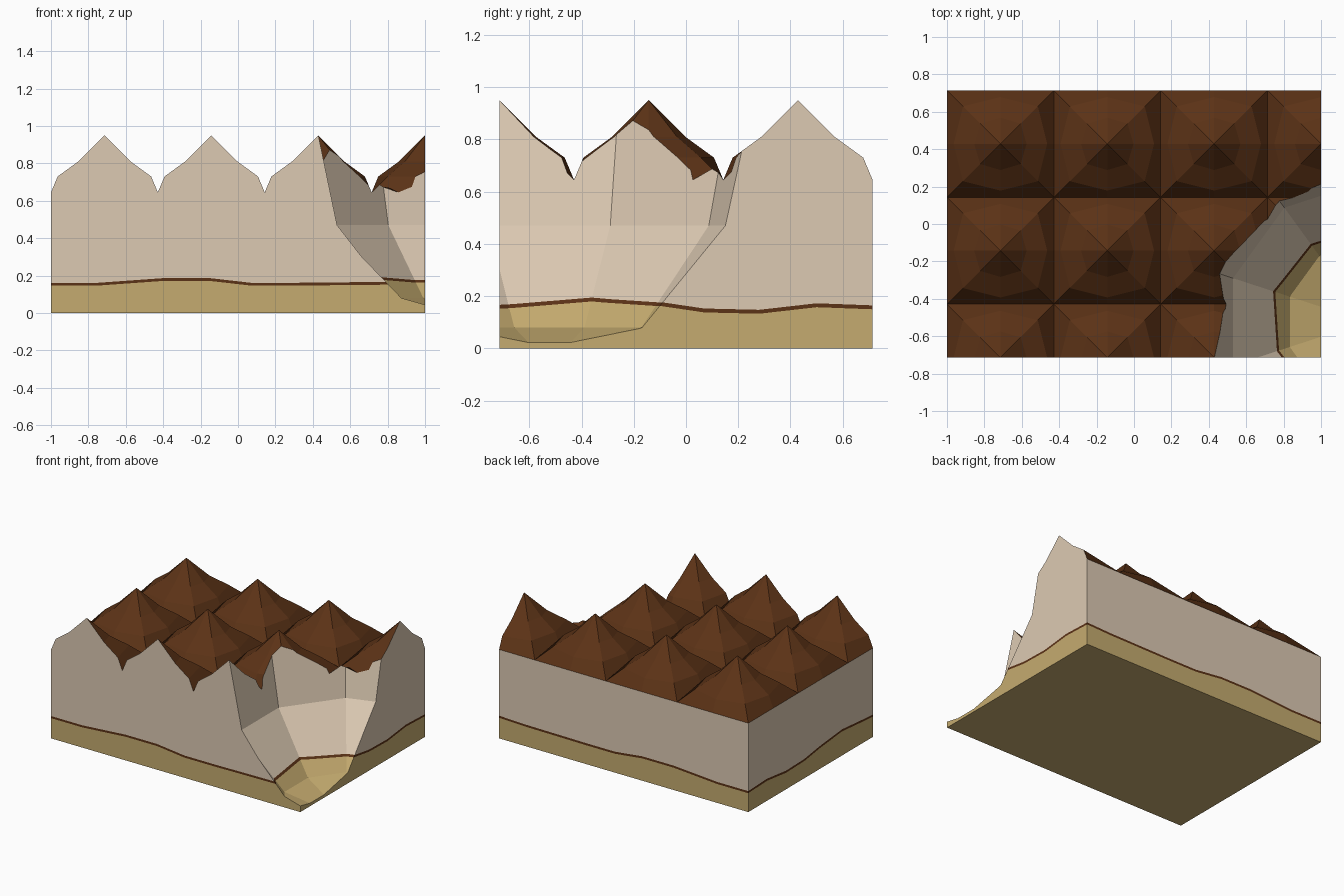
import bpy, bmesh
from math import sin, cos, pi, radians

if "Cube" in bpy.data.objects:
    bpy.data.objects.remove(bpy.data.objects["Cube"])

HX, HY, CELL = 1.0, 0.7143, 2 / 3.5


def material(name, rgb):
    m = bpy.data.materials.new(name)
    m.diffuse_color = (*rgb, 1)
    m.use_nodes = True
    m.node_tree.nodes["Principled BSDF"].inputs["Base Color"].default_value = m.diffuse_color
    return m


cream = material("cream", (0.72, 0.59, 0.45))
sponge = material("sponge", (0.56, 0.41, 0.16))
cocoa = material("cocoa", (0.105, 0.032, 0.008))
SLOTS = [cream, cocoa, cocoa]      # 0 = cut sides, 1 = dusted top, 2 = hidden interface


def make_object(name, bm):
    bmesh.ops.recalc_face_normals(bm, faces=bm.faces[:])
    me = bpy.data.meshes.new(name)
    bm.to_mesh(me)
    bm.free()
    for m in SLOTS:
        me.materials.append(m)
    ob = bpy.data.objects.new(name, me)
    bpy.context.collection.objects.link(ob)
    return ob


# one piped peak: apex, two octagonal rings and a square border
def add_peak(bm, cx, cy):
    h = CELL / 2
    rings = [(0.14, 0.108, 0.81), (0.25, 0.20, 0.73), (h, h, 0.645)]
    prev = None
    apex = bm.verts.new((cx, cy, 0.95))
    for straight, diag, z in rings:
        ring = []
        for i in range(8):
            sx, sy = round(cos(i * pi / 4)), round(sin(i * pi / 4))
            r = diag if sx and sy else straight
            ring.append(bm.verts.new((cx + sx * r, cy + sy * r, z)))
        for i in range(8):
            j = (i + 1) % 8
            if prev:
                bm.faces.new((prev[i], ring[i], ring[j], prev[j]))
            else:
                bm.faces.new((apex, ring[i], ring[j]))
        prev = ring


# whole slice: field of peaks trimmed to the block, walls dropped to the ground
def slice_solid(name):
    bm = bmesh.new()
    for i in range(4):
        for j in range(3):
            add_peak(bm, -HX + CELL * (i + 0.5), HY - CELL * (j + 0.5))
    bmesh.ops.remove_doubles(bm, verts=bm.verts[:], dist=1e-3)
    for co, no in (((HX, 0, 0), (1, 0, 0)), ((0, -HY, 0), (0, -1, 0))):
        bmesh.ops.bisect_plane(bm, geom=bm.verts[:] + bm.edges[:] + bm.faces[:], dist=1e-3,
                               plane_co=co, plane_no=no, clear_outer=True)
    for f in bm.faces:
        f.material_index = 1
    rim = [e for e in bm.edges if e.is_boundary]
    ext = bmesh.ops.extrude_edge_only(bm, edges=rim)["geom"]
    for g in ext:
        if isinstance(g, bmesh.types.BMVert):
            g.co.z = 0
        elif isinstance(g, bmesh.types.BMFace):
            g.material_index = 0
    bottom = [e for e in bm.edges if e.is_boundary]
    for f in bmesh.ops.edgeloop_fill(bm, edges=bottom)["faces"]:
        f.material_index = 0
    return make_object(name, bm)


# scooped corner: low-poly ellipsoid
def scoop():
    bm = bmesh.new()
    for k in range(7):
        t = pi * k / 6
        for i in range(1 if k in (0, 6) else 10):
            a = radians(18 + 36 * i)
            bm.verts.new((1.247 + 0.871 * sin(t) * cos(a),
                          -0.523 + 0.871 * sin(t) * sin(a), 1.003 - 1.066 * cos(t)))
    bmesh.ops.convex_hull(bm, input=bm.verts[:])
    return make_object("scoop_cutter", bm)


# wavy layer boundary: sum of an x wave and a y wave, so every quad is flat
WAVE_X = [(-1.2, .145), (-.75, .145), (-.4, .17), (-.15, .17), (.07, .145), (.3, .145), (.8, .15), (1.2, .165)]
WAVE_Y = [(-.9, -.01), (-.66, .005), (-.36, .03), (-.1, .005), (.07, -.02), (.28, -.025), (.5, 0), (.9, -.015)]
BAND = 0.015


def slab(name, offset, far=None):
    bm = bmesh.new()
    g = [[bm.verts.new((x, y, a + b + offset)) for y, b in WAVE_Y] for x, a in WAVE_X]
    for i in range(len(WAVE_X) - 1):
        for j in range(len(WAVE_Y) - 1):
            bm.faces.new((g[i][j], g[i + 1][j], g[i + 1][j + 1], g[i][j + 1]))
    ext = bmesh.ops.extrude_face_region(bm, geom=bm.faces[:], use_keep_orig=True)["geom"]
    for v in ext:
        if isinstance(v, bmesh.types.BMVert):
            v.co.z = v.co.z + BAND if far is None else far
    for f in bm.faces:
        f.material_index = 2
    return make_object(name, bm)


def boolean(ob, cutter, op):
    m = ob.modifiers.new(op, 'BOOLEAN')
    m.operation, m.object, m.solver = op, cutter, 'EXACT'


# layers: slice minus scoop, limited to its wavy slab, hidden interfaces removed
cutter = scoop()
helpers = [cutter]
layers = [("sponge_base", 0, -0.5, sponge),
          ("soaked_line", 0, None, cocoa),
          ("cream_with_cocoa_peaks", BAND, 2, cream)]
for name, offset, far, side in layers:
    ob = slice_solid(name)
    limit = slab(name + "_limit", offset, far)
    helpers.append(limit)
    boolean(ob, cutter, 'DIFFERENCE')
    boolean(ob, limit, 'INTERSECT')
    bpy.context.view_layer.update()
    me = bpy.data.meshes.new_from_object(ob.evaluated_get(bpy.context.evaluated_depsgraph_get()))
    ob.modifiers.clear()
    ob.data = me
    bm = bmesh.new()
    bm.from_mesh(me)
    bmesh.ops.delete(bm, geom=[f for f in bm.faces if f.material_index == 2], context='FACES')
    bm.to_mesh(me)
    bm.free()
    me.materials[0] = side

for h in helpers:
    bpy.data.objects.remove(h)
